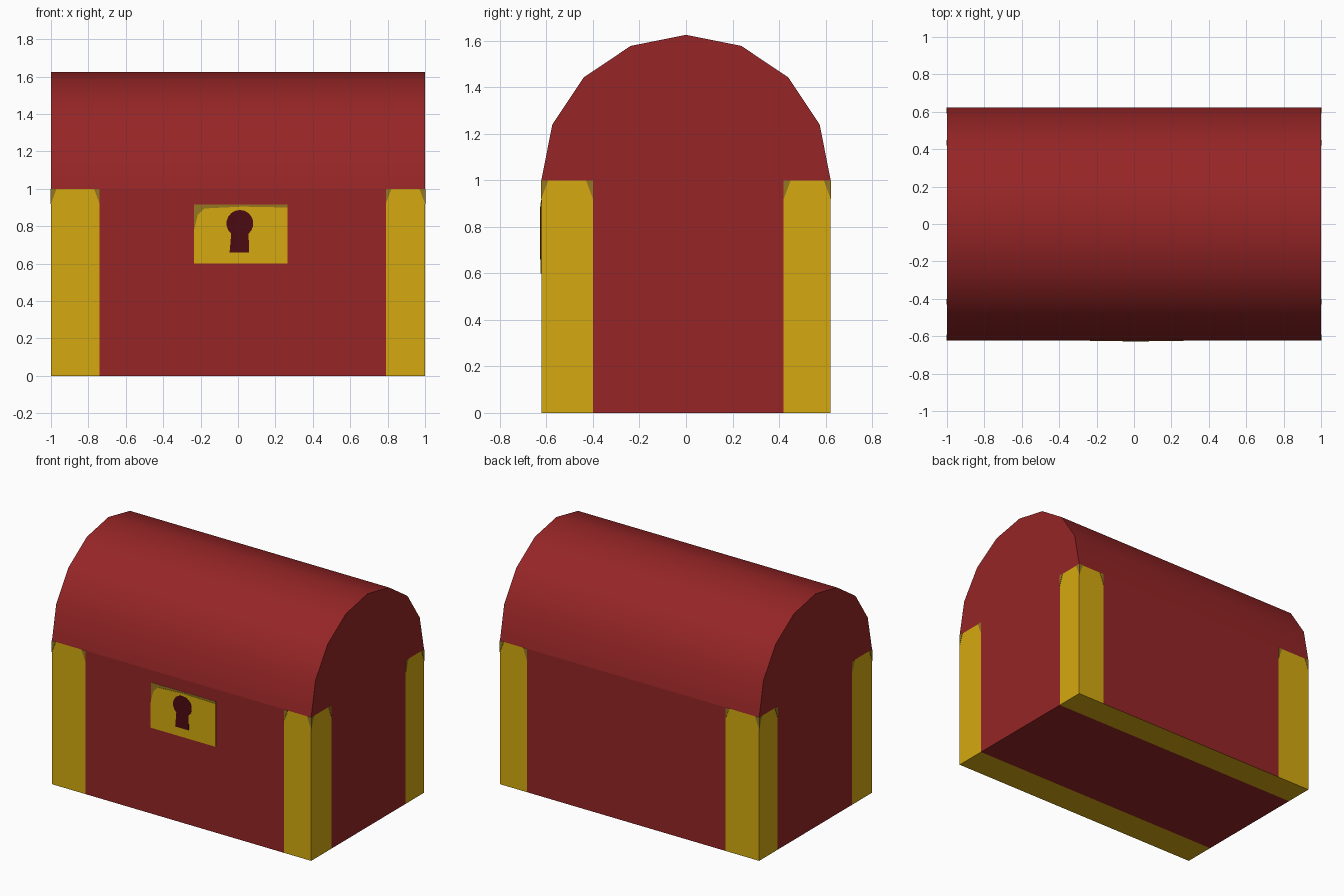
import bpy, bmesh, math
from mathutils import Vector

if "Cube" in bpy.data.objects:
    bpy.data.objects.remove(bpy.data.objects["Cube"])

HX, HY, HZ = 1.0, 0.622, 1.0            # half length, half depth, body height
X_CUTS, Y_CUTS = (-0.74, 0.79), (-0.40, 0.42)   # inner edges of the gold corner bands


def material(name, rgb):
    m = bpy.data.materials.new(name)
    m.diffuse_color = (*rgb, 1.0)
    m.use_nodes = True
    m.node_tree.nodes["Principled BSDF"].inputs["Base Color"].default_value = m.diffuse_color
    return m


RED = material("chest red", (0.305, 0.0185, 0.0194))
GOLD = material("gold", (0.665, 0.400, 0.005))
BROWN = material("worn brass", (0.30, 0.18, 0.015))
DARK = material("keyhole maroon", (0.073, 0.003, 0.006))


def finish(name, bm, *mats):
    bmesh.ops.recalc_face_normals(bm, faces=bm.faces)
    mesh = bpy.data.meshes.new(name)
    bm.to_mesh(mesh)
    bm.free()
    ob = bpy.data.objects.new(name, mesh)
    bpy.context.collection.objects.link(ob)
    for m in mats:
        mesh.materials.append(m)
    return ob


def prism(name, outline, place, depth0, depth1, mat):
    """Extrude a 2D outline between two depths; place maps (u, v, depth) to 3D."""
    bm = bmesh.new()
    a = [bm.verts.new(place(u, v, depth0)) for u, v in outline]
    b = [bm.verts.new(place(u, v, depth1)) for u, v in outline]
    n = len(a)
    bm.faces.new(a)
    bm.faces.new(b[::-1])
    for i in range(n):
        bm.faces.new((a[i], a[(i + 1) % n], b[(i + 1) % n], b[i]))
    return finish(name, bm, mat)


def front(u, v, d):
    return Vector((u, -HY - d, v))


def back(u, v, d):
    return Vector((u, HY + d, v))


def right(u, v, d):
    return Vector((HX + d, u, v))


def left(u, v, d):
    return Vector((-HX - d, u, v))


# Body: box cut along the band edges, bands coloured by face position
bm = bmesh.new()
bmesh.ops.create_cube(bm, size=1)
for v in bm.verts:
    v.co = Vector((v.co.x * 2 * HX, v.co.y * 2 * HY, (v.co.z + 0.5) * HZ))
for axis, cuts in ((Vector((1, 0, 0)), X_CUTS), (Vector((0, 1, 0)), Y_CUTS)):
    for c in cuts:
        bmesh.ops.bisect_plane(bm, geom=bm.verts[:] + bm.edges[:] + bm.faces[:],
                               plane_co=axis * c, plane_no=axis)
bm.normal_update()
for f in bm.faces:
    c = f.calc_center_median()
    x_band = not X_CUTS[0] < c.x < X_CUTS[1]
    y_band = not Y_CUTS[0] < c.y < Y_CUTS[1]
    band = x_band if abs(f.normal.y) > 0.5 else y_band
    f.material_index = int(band and f.normal.z < 0.5)
finish("chest_body", bm, RED, GOLD)

# Lid: eight-sided half barrel
arch = [(HY * math.cos(math.pi * i / 8), HZ + 0.625 * math.sin(math.pi * i / 8))
        for i in range(9)]
lid = prism("lid", arch, lambda u, v, d: Vector((d, u, v)), -HX, HX, RED)
bpy.context.view_layer.objects.active = lid
lid.select_set(True)
bpy.ops.object.shade_smooth_by_angle(angle=math.radians(30))

# Worn top corners of the bands
for side, place, half, cuts in (("front", front, HX, X_CUTS), ("back", back, HX, X_CUTS),
                                ("right", right, HY, Y_CUTS), ("left", left, HY, Y_CUTS)):
    for i, (u, s) in enumerate(((-half, 1), (cuts[0], -1), (cuts[1], 1), (half, -1))):
        prism(f"{side}_band_wear_{i}", [(u, HZ), (u + 0.03 * s, HZ), (u, HZ - 0.08)],
              place, 0, 0.002, BROWN)

# Lock plate: worn backing with a bright face
prism("lock_backing", [(-0.235, 0.6), (0.265, 0.6), (0.265, 0.915), (-0.235, 0.915)],
      front, 0, 0.002, BROWN)
prism("lock_plate", [(-0.235, 0.6), (0.265, 0.6), (0.265, 0.9), (0.02, 0.905),
                     (-0.18, 0.895), (-0.215, 0.86), (-0.235, 0.78)],
      front, 0, 0.004, GOLD)

# Keyhole: round top with a flared slot
ring = [(0.01 + 0.072 * math.cos(math.radians(a)), 0.815 + 0.072 * math.sin(math.radians(a)))
        for a in range(-50, 231, 20)]
prism("keyhole", ring + [(-0.045, 0.66), (0.06, 0.66)], front, 0, 0.006, DARK)
